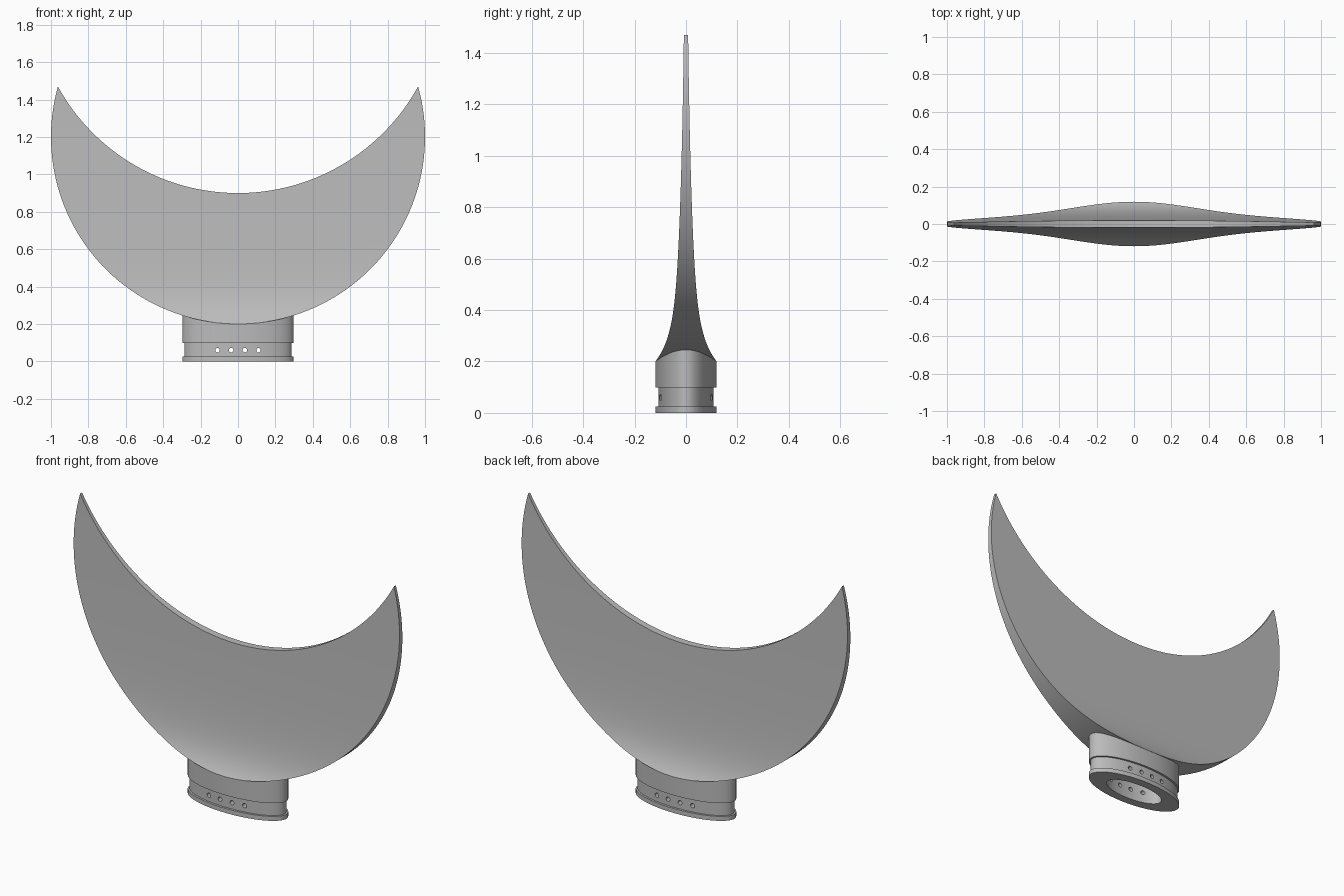
import bpy, bmesh, math
from mathutils import Matrix

cube = bpy.data.objects.get("Cube")
if cube:
    bpy.data.objects.remove(cube, do_unlink=True)

grey = bpy.data.materials.new("plain grey")
grey.use_nodes = True
grey.diffuse_color = (0.5, 0.5, 0.5, 1)
grey.node_tree.nodes["Principled BSDF"].inputs["Base Color"].default_value = grey.diffuse_color


def make_object(name, bm):
    bmesh.ops.recalc_face_normals(bm, faces=bm.faces)
    mesh = bpy.data.meshes.new(name)
    bm.to_mesh(mesh)
    bm.free()
    mesh.materials.append(grey)
    obj = bpy.data.objects.new(name, mesh)
    bpy.context.collection.objects.link(obj)
    return obj


def select_only(obj):
    bpy.ops.object.select_all(action='DESELECT')
    obj.select_set(True)
    bpy.context.view_layer.objects.active = obj


# Crescent outline: a unit circle below, a larger circle cutting the top
OUTER_Z, OUTER_R = 1.2, 1.0
INNER_LOW, TIP_X, TIP_Z = 0.9, 0.963, 1.47
rise = TIP_Z - INNER_LOW
INNER_R = (TIP_X ** 2 + rise ** 2) / (2 * rise)
INNER_Z = INNER_LOW + INNER_R


def arc(radius, centre_z, u):
    end = math.atan2(TIP_X, centre_z - TIP_Z)
    return radius * math.sin(u * end), centre_z - radius * math.cos(u * end)


def half_thickness(z):
    t = z - 0.2
    return 0.057 * math.exp(-t / 0.66) + 0.062 * math.exp(-t / 0.09)


# Blade: two curved skins that flare toward the base, joined round the rim
COLS, ROWS = 96, 28
bm = bmesh.new()
skins = []
for side in (-1, 1):
    grid = []
    for i in range(COLS + 1):
        u = 2 * i / COLS - 1
        x0, z0 = arc(OUTER_R, OUTER_Z, u)
        x1, z1 = arc(INNER_R, INNER_Z, u)
        column = []
        for j in range(ROWS + 1):
            v = (j / ROWS) ** 1.6
            z = z0 + (z1 - z0) * v
            column.append(bm.verts.new((x0 + (x1 - x0) * v, side * half_thickness(z), z)))
        grid.append(column)
    skins.append(grid)
    for a, b in zip(grid, grid[1:]):
        for j in range(ROWS):
            bm.faces.new((a[j], b[j], b[j + 1], a[j + 1]))
front, back = skins
for j in (0, ROWS):
    for i in range(COLS):
        bm.faces.new((front[i][j], front[i + 1][j], back[i + 1][j], back[i][j]))
bmesh.ops.remove_doubles(bm, verts=bm.verts, dist=0.00001)
blade = make_object("crescent_blade", bm)

# Base: oval socket with a grooved neck and a hollow underside
SEGMENTS = 96
profile = [  # x radius, y radius, height (None follows the blade)
    (0.297, 0.119, None), (0.297, 0.119, 0.098), (0.287, 0.107, 0.098),
    (0.287, 0.107, 0.025), (0.297, 0.119, 0.025), (0.297, 0.119, 0),
    (0.18, 0.072, 0), (0.18, 0.072, 0.15),
]
bm = bmesh.new()
rings = []
for rx, ry, height in profile:
    ring = []
    for k in range(SEGMENTS):
        a = math.tau * k / SEGMENTS
        x, y = rx * math.cos(a), ry * math.sin(a)
        z = OUTER_Z - math.sqrt(OUTER_R ** 2 - x * x) if height is None else height
        ring.append(bm.verts.new((x, y, z)))
    rings.append(ring)
for a, b in zip(rings, rings[1:]):
    for k in range(SEGMENTS):
        n = (k + 1) % SEGMENTS
        bm.faces.new((a[k], a[n], b[n], b[k]))
bm.faces.new(rings[-1])
centre = bm.verts.new((0, 0, OUTER_Z - OUTER_R))
for k in range(SEGMENTS):
    bm.faces.new((rings[0][k], rings[0][(k + 1) % SEGMENTS], centre))
base = make_object("oval_base", bm)

# Four pin holes drilled right through the neck
bm = bmesh.new()
for k in range(4):
    place = Matrix.Translation(((k - 1.5) * 0.073, 0, 0.06)) @ Matrix.Rotation(math.pi / 2, 4, 'X')
    bmesh.ops.create_cone(bm, cap_ends=True, segments=20, radius1=0.012,
                          radius2=0.012, depth=0.4, matrix=place)
drill = make_object("pin_hole_cutter", bm)
drill.hide_render = True
cut = base.modifiers.new("pin_holes", 'BOOLEAN')
cut.operation = 'DIFFERENCE'
cut.object = drill
cut.solver = 'EXACT'
select_only(base)
bpy.ops.object.modifier_apply(modifier=cut.name)
bpy.data.objects.remove(drill, do_unlink=True)

for obj in (blade, base):
    select_only(obj)
    bpy.ops.object.shade_smooth_by_angle(angle=math.radians(30))
